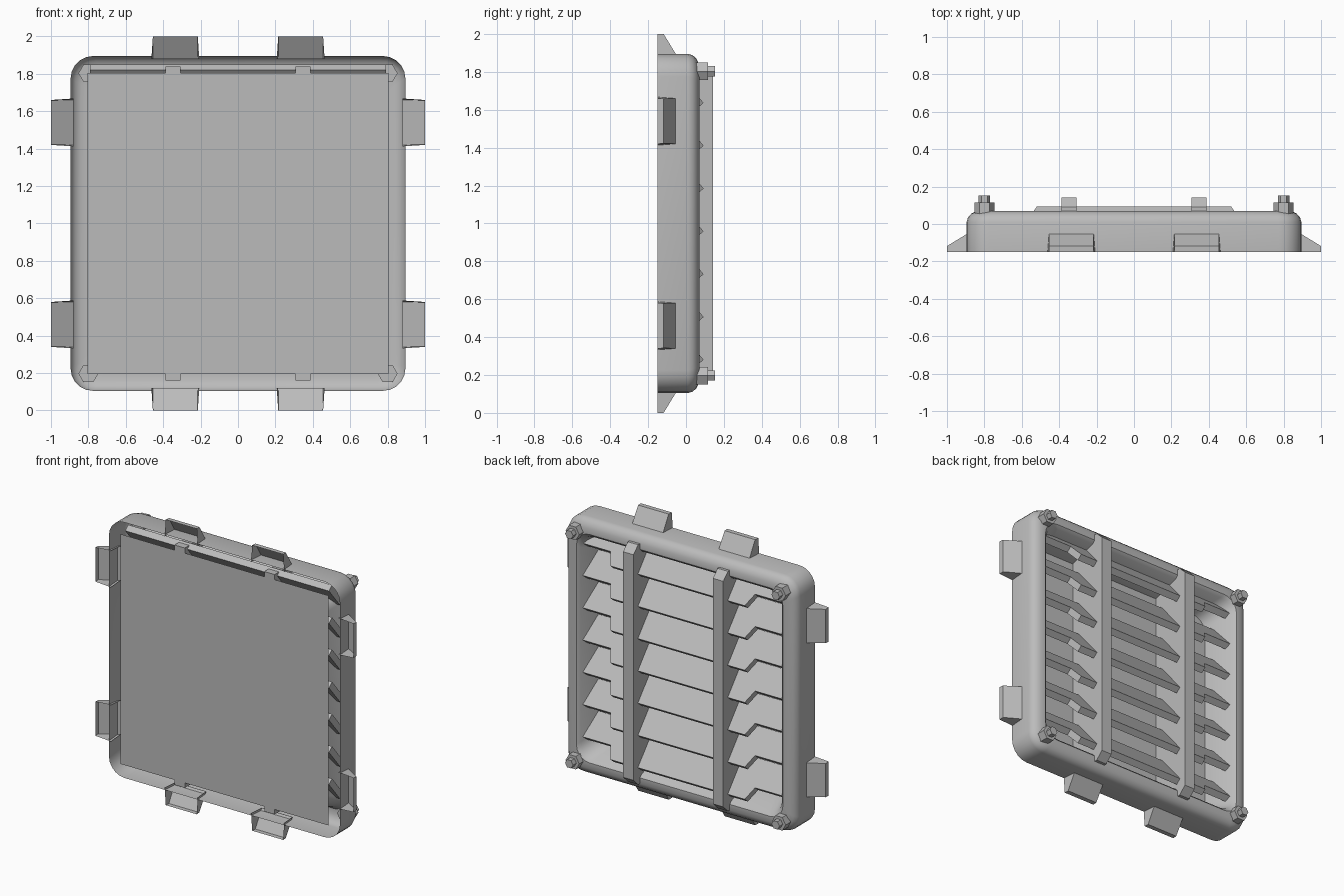
import bpy, bmesh, math
from mathutils import Matrix, Vector

cube = bpy.data.objects.get("Cube")
if cube:
    bpy.data.objects.remove(cube)

grey = bpy.data.materials.new("plain_grey")
grey.use_nodes = True
colour = (0.5, 0.5, 0.5, 1)
grey.diffuse_color = colour
grey.node_tree.nodes["Principled BSDF"].inputs["Base Color"].default_value = colour
MID = Vector((0, 0, 1))
FRONT = -0.15


def finish(name, bm, smooth=False):
    mesh = bpy.data.meshes.new(name)
    bm.to_mesh(mesh)
    bm.free()
    mesh.materials.append(grey)
    obj = bpy.data.objects.new(name, mesh)
    bpy.context.collection.objects.link(obj)
    if smooth:
        bpy.ops.object.select_all(action='DESELECT')
        obj.select_set(True)
        bpy.context.view_layer.objects.active = obj
        bpy.ops.object.shade_smooth_by_angle(angle=math.radians(35))
    return obj


def loft(bm, rings, cap=False):
    """Join matching rings of points with quads."""
    rows = [[bm.verts.new(p) for p in ring] for ring in rings]
    n = len(rows[0])
    for a, b in zip(rows, rows[1:]):
        for i in range(n):
            j = (i + 1) % n
            bm.faces.new((a[i], a[j], b[j], b[i]))
    if cap:
        bm.faces.new(rows[0])
        bm.faces.new(rows[-1])
    bmesh.ops.recalc_face_normals(bm, faces=bm.faces[:])


def rounded_square(half, radius, y, steps=5):
    pts = []
    for k in range(4):
        turn = Matrix.Rotation(k * math.pi / 2, 3, 'Y')
        for s in range(steps + 1):
            a = s / steps * math.pi / 2
            c = half - radius
            p = Vector((c + radius * math.cos(a), y, -c - radius * math.sin(a)))
            pts.append(turn @ p + MID)
    return pts


# Hollow frame: outer wall, rounded rim, sloping inner wall, open at the front
bm = bmesh.new()
profile = [(0.895, 0.12, FRONT), (0.895, 0.12, 0.01), (0.888, 0.12, 0.035),
           (0.87, 0.11, 0.055), (0.84, 0.1, 0.07), (0.8, 0.1, 0.07),
           (0.78, 0.1, 0.05), (0.72, 0.1, FRONT)]
loft(bm, [rounded_square(*p) for p in profile])
finish("frame", bm, True)

# Flat front panel
bm = bmesh.new()
bm.faces.new([bm.verts.new((x, FRONT, 1 + z)) for x, z in
              ((-0.805, -0.805), (0.805, -0.805), (0.805, 0.805), (-0.805, 0.805))])
finish("front_panel", bm)

# Louvre slats: stepped boards sloping down towards the back
slope = math.radians(50)
down = Vector((0, math.cos(slope), -math.sin(slope)))
normal = Vector((0, math.sin(slope), math.cos(slope)))
outline = [(-0.79, 0.28), (-0.79, 0.09), (-0.56, 0.09), (-0.52, 0),
           (0.52, 0), (0.56, 0.09), (0.79, 0.09), (0.79, 0.28)]
for i in range(7):
    tip = Vector((0, 0.093, 0.28 + 0.226 * i))
    bm = bmesh.new()
    loft(bm, [[tip + Vector((x, 0, 0)) - down * d - normal * t for x, d in outline]
              for t in (0, 0.045)], True)
    finish(f"slat_{i + 1}", bm)

# Two upright bars with chamfered ends
bar = [(FRONT + 0.001, 0.84), (0.09, 0.84), (0.142, 0.79)]
bar += [(y, -z) for y, z in reversed(bar)]
for side, name in ((1, "left_bar"), (-1, "right_bar")):
    bm = bmesh.new()
    loft(bm, [[(side * 0.348 + w, y, 1 + z) for y, z in bar] for w in (-0.04, 0.04)], True)
    finish(name, bm)

# Hollow wedge tabs, two on each edge, open at the front
for k, edge in enumerate(("top", "left", "bottom", "right")):
    turn = Matrix.Rotation(k * math.pi / 2, 3, 'Y')
    offset = 0.335 if k % 2 == 0 else 0.54
    for n, side in enumerate((-1, 1)):
        bm = bmesh.new()
        strips = []
        for h, y, w in ((0.88, -0.045, 0.12), (1.0, -0.118, 0.118), (1.0, FRONT, 0.12)):
            strips.append([bm.verts.new(turn @ Vector((side * offset + s * w, y, h)) + MID)
                           for s in (-1, 1)])
        foot = [bm.verts.new(turn @ Vector((side * offset + s * 0.128, FRONT, 0.88)) + MID)
                for s in (-1, 1)]
        for a, b in zip(strips, strips[1:]):
            bm.faces.new((a[0], a[1], b[1], b[0]))
        for s in (0, 1):
            bm.faces.new([row[s] for row in strips] + [foot[s]])
        bmesh.ops.recalc_face_normals(bm, faces=bm.faces[:])
        finish(f"{edge}_tab_{n + 1}", bm)

# Corner bolts: hexagonal nut with a smaller stud
for x in (-0.8, 0.8):
    for z in (-0.803, 0.803):
        bm = bmesh.new()
        for radius, y0, y1 in ((0.053, 0.03, 0.115), (0.031, 0.1, 0.152)):
            loft(bm, [[(x + radius * math.cos(a * math.pi / 3), y,
                        1 + z + radius * math.sin(a * math.pi / 3)) for a in range(6)]
                      for y in (y0, y1)], True)
        finish(("upper" if z > 0 else "lower") + ("_left" if x > 0 else "_right") + "_bolt", bm)
